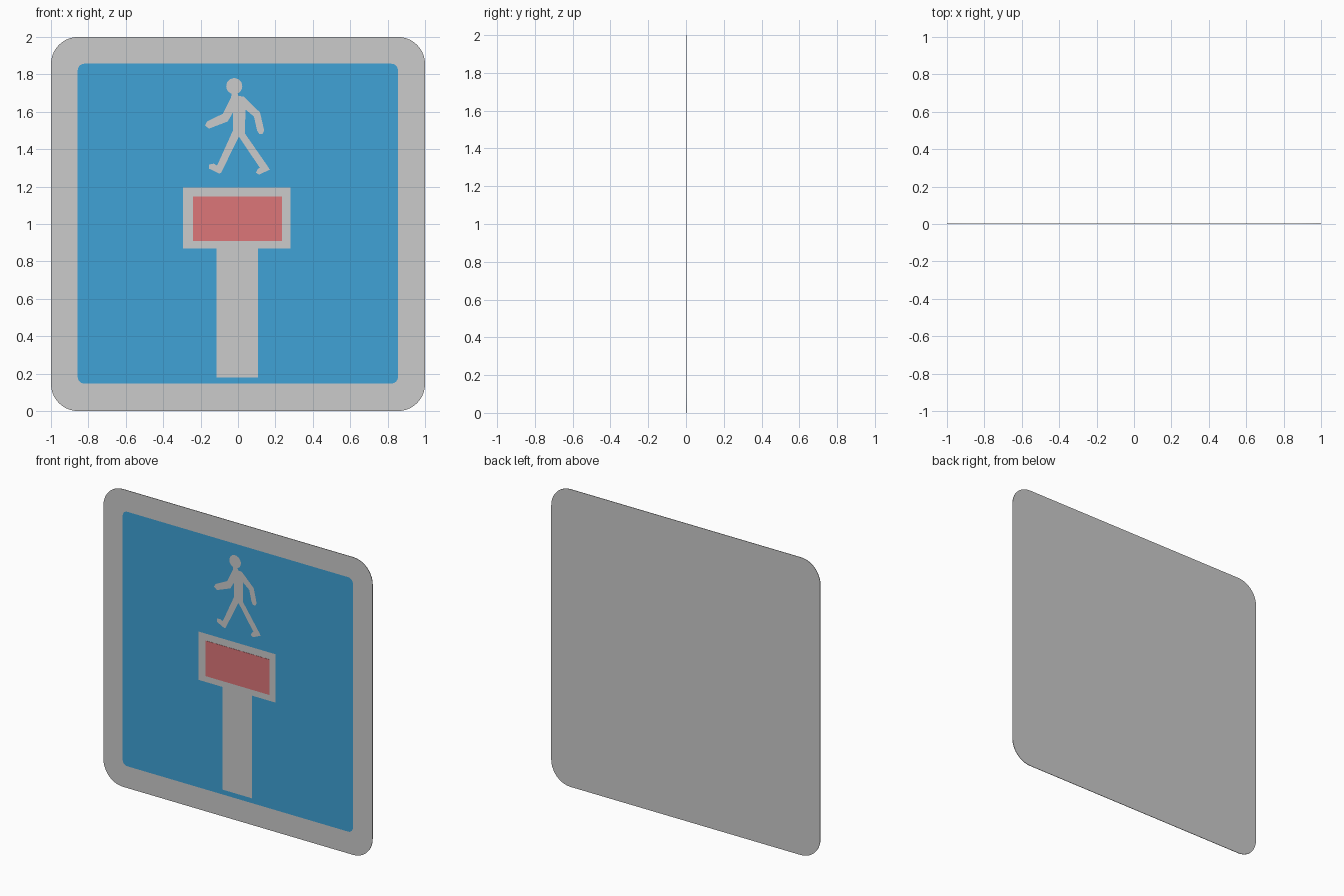
import bpy, bmesh
from math import sin, cos, pi

if "Cube" in bpy.data.objects:
    bpy.data.objects.remove(bpy.data.objects["Cube"])


def material(name, rgb):
    mat = bpy.data.materials.new(name)
    mat.diffuse_color = (*rgb, 1)
    mat.use_nodes = True
    mat.node_tree.nodes["Principled BSDF"].inputs["Base Color"].default_value = mat.diffuse_color
    return mat


def sheet(name, points, y, mat=None, depth=0.0):
    """Flat x-z outline facing -y at the given y, optionally thickened backwards."""
    bm = bmesh.new()
    face = bm.faces.new([bm.verts.new((x, y, z)) for x, z in points])
    face.normal_update()
    if face.normal.y > 0:
        face.normal_flip()
    if depth:
        back = bmesh.ops.extrude_face_region(bm, geom=[face], use_keep_orig=True)
        verts = [g for g in back["geom"] if isinstance(g, bmesh.types.BMVert)]
        bmesh.ops.translate(bm, verts=verts, vec=(0, depth, 0))
        bmesh.ops.recalc_face_normals(bm, faces=bm.faces[:])
    bmesh.ops.triangulate(bm, faces=[f for f in bm.faces if len(f.verts) > 4])
    mesh = bpy.data.meshes.new(name)
    bm.to_mesh(mesh)
    bm.free()
    if mat:
        mesh.materials.append(mat)
    obj = bpy.data.objects.new(name, mesh)
    bpy.context.collection.objects.link(obj)
    return obj


def arc(cx, cz, r, start, sweep, n):
    return [(cx + r * cos(start + sweep * i / n), cz + r * sin(start + sweep * i / n))
            for i in range(n + 1)]


def rounded(x0, x1, z0, z1, r, n=10):
    corners = [(x1 - r, z1 - r), (x0 + r, z1 - r), (x0 + r, z0 + r), (x1 - r, z0 + r)]
    return [p for k, (cx, cz) in enumerate(corners)
            for p in arc(cx, cz, r, k * pi / 2, pi / 2, n)]


def rect(x0, x1, z0, z1):
    return [(x0, z0), (x1, z0), (x1, z1), (x0, z1)]


blue = material("blue", (0.05, 0.36, 0.67))
red = material("red", (0.72, 0.18, 0.19))

# Backing plate and blue field
sheet("sign_plate", rounded(-1, 1, 0, 2, 0.145), 0.0, depth=0.003)
sheet("blue_field", rounded(-0.857, 0.855, 0.147, 1.857, 0.035, 6), -0.001, blue)

# T-shaped road symbol with red bar
sheet("road_stem", rect(-0.115, 0.107, 0.18, 0.87), -0.002)
sheet("road_end_border", rect(-0.293, 0.28, 0.87, 1.195), -0.002)
sheet("red_bar", rect(-0.24, 0.235, 0.91, 1.148), -0.0035, red, depth=0.0015)

# Walking figure
sheet("walker_head", arc(-0.02, 1.737, 0.043, 0, 2 * pi * 23 / 24, 23), -0.002)
sheet("walker_body", [
    (-.034, 1.70), (-.004, 1.70), (.003, 1.684), (.03, 1.682),             # neck, shoulder
    (.118, 1.596), (.14, 1.50), (.132, 1.482), (.113, 1.482),              # rear arm
    (.102, 1.50), (.085, 1.575), (.04, 1.612),
    (.037, 1.484), (.16, 1.307), (.17, 1.29), (.112, 1.264),               # rear leg
    (.096, 1.275), (.107, 1.296), (.117, 1.30), (.005, 1.467),
    (-.09, 1.275), (-.10, 1.269), (-.155, 1.296), (-.155, 1.318),          # front leg
    (-.13, 1.323), (-.112, 1.312), (-.027, 1.50), (-.027, 1.596),
    (-.055, 1.548), (-.155, 1.51), (-.177, 1.527), (-.166, 1.548),         # front arm
    (-.08, 1.59), (-.037, 1.677),
], -0.002)
